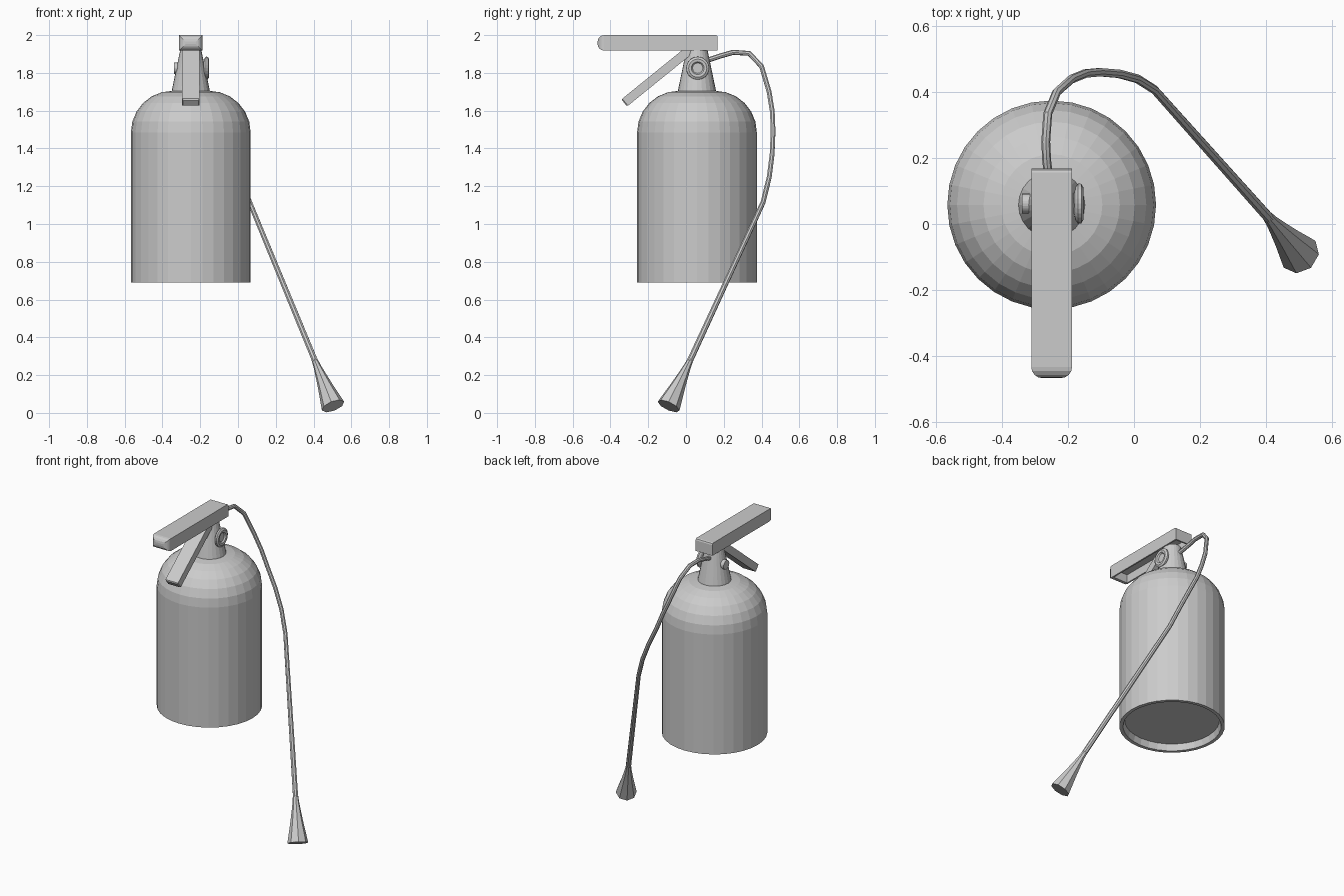
import bpy, bmesh, math
from mathutils import Matrix, Vector

if "Cube" in bpy.data.objects:
    bpy.data.objects.remove(bpy.data.objects["Cube"])

CX, CY = -0.25, 0.058      # axis of the cylinder body


def add(name, bm):
    bmesh.ops.remove_doubles(bm, verts=bm.verts, dist=1e-5)
    bmesh.ops.recalc_face_normals(bm, faces=bm.faces)
    me = bpy.data.meshes.new(name)
    bm.to_mesh(me)
    bm.free()
    ob = bpy.data.objects.new(name, me)
    bpy.context.collection.objects.link(ob)
    return ob


def lathe(name, profile, sides, matrix):
    """Spin (radius, height) points around local z, then place."""
    bm = bmesh.new()
    vs = [bm.verts.new((r, 0, z)) for r, z in profile]
    es = [bm.edges.new(p) for p in zip(vs, vs[1:])]
    bmesh.ops.spin(bm, geom=vs + es, cent=(0, 0, 0), axis=(0, 0, 1),
                   angle=math.tau, steps=sides, use_duplicate=False)
    bm.transform(matrix)
    return add(name, bm)


def tube(name, points):
    """Sweep a round section along (x, y, z, radius) points."""
    cu = bpy.data.curves.new(name + "_path", 'CURVE')
    cu.dimensions = '3D'
    cu.bevel_depth = 1.0
    cu.bevel_resolution = 2
    cu.use_fill_caps = True
    sp = cu.splines.new('POLY')
    sp.points.add(len(points) - 1)
    for p, (x, y, z, r) in zip(sp.points, points):
        p.co = (x, y, z, 1)
        p.radius = r
    tmp = bpy.data.objects.new(name + "_path", cu)
    bpy.context.collection.objects.link(tmp)
    bpy.context.view_layer.update()
    dg = bpy.context.evaluated_depsgraph_get()
    me = bpy.data.meshes.new_from_object(tmp.evaluated_get(dg))
    bpy.data.objects.remove(tmp)
    ob = bpy.data.objects.new(name, me)
    bpy.context.collection.objects.link(ob)
    return ob


def box(size, center):
    bm = bmesh.new()
    bmesh.ops.create_cube(bm, size=1,
                          matrix=Matrix.Translation(center) @ Matrix.Diagonal((*size, 1)))
    return bm


axis = Matrix.Translation((CX, CY, 0))

# Tank with recessed base and rounded shoulder
shoulder = [(0.097 + 0.22 * math.cos(a), 1.485 + 0.22 * math.sin(a))
            for a in (math.radians(15 * i) for i in range(7))]
lathe("tank", [(0, 0.732), (0.285, 0.732), (0.295, 0.69), (0.317, 0.69)]
      + shoulder + [(0, 1.705)], 32, axis)

# Tapered valve neck
lathe("valve_neck", [(0, 1.69), (0.103, 1.69), (0.1, 1.71), (0.055, 1.925), (0, 1.925)],
      24, axis)

# Pressure gauge on the right side of the neck
lathe("gauge", [(0, -0.09), (0.03, -0.09), (0.03, 0.068), (0.05, 0.072), (0.061, 0.08),
                (0.06, 0.09), (0.048, 0.097), (0.034, 0.095), (0.027, 0.086), (0, 0.086)],
      24, Matrix.Translation((CX, 0.062, 1.825)) @ Matrix.Rotation(math.pi / 2, 4, 'Y'))

# Carrying handle: rounded front end, hollow underside
y0, y1 = -0.468, 0.168
bm = box((0.124, y1 - y0, 0.082), (CX, (y0 + y1) / 2, 1.959))
front = [e for e in bm.edges if all(v.co.y < y0 + 0.01 for v in e.verts)]
back = [e for e in bm.edges if all(v.co.y > y1 - 0.01 and v.co.z > 1.99 for v in e.verts)]
bmesh.ops.bevel(bm, geom=front, offset=0.034, segments=4, profile=0.5, affect='EDGES')
bmesh.ops.bevel(bm, geom=[e for e in back if e.is_valid], offset=0.012, segments=2,
                profile=0.5, affect='EDGES')
bm.normal_update()
under = max((f for f in bm.faces if f.normal.z < -0.99), key=lambda f: f.calc_area())
bmesh.ops.inset_region(bm, faces=[under], thickness=0.014)
bmesh.ops.translate(bm, verts=under.verts, vec=(0, 0, 0))
top = bmesh.ops.extrude_face_region(bm, geom=[under])
bmesh.ops.translate(bm, vec=(0, 0, 0.055),
                    verts=[g for g in top['geom'] if isinstance(g, bmesh.types.BMVert)])
bmesh.ops.delete(bm, geom=[f for f in [under] if f.is_valid], context='FACES_ONLY')
add("carry_handle", bm)

# Squeeze lever sloping down to the front
bm = box((0.092, 0.45, 0.048), (0, 0.225, 0))
tip = [e for e in bm.edges if all(v.co.y < 0.01 for v in e.verts)]
bmesh.ops.bevel(bm, geom=tip, offset=0.006, segments=1, profile=0.5, affect='EDGES')
bm.transform(Matrix.Translation((CX, -0.327, 1.641))
             @ Matrix.Rotation(math.radians(39), 4, 'X'))
add("squeeze_lever", bm)

# Hose looping behind the tank, then straight down to the nozzle
path = [(-0.25, 0.07, 1.86), (-0.257, 0.13, 1.872), (-0.265, 0.19, 1.892),
        (-0.268, 0.25, 1.909), (-0.262, 0.335, 1.903), (-0.235, 0.40, 1.835),
        (-0.19, 0.44, 1.70), (-0.148, 0.457, 1.595), (-0.105, 0.461, 1.49),
        (-0.045, 0.456, 1.37), (0.01, 0.441, 1.25), (0.062, 0.408, 1.115)]
hose = tube("hose", [(*p, 0.0135) for p in path] + [(0.41, 0.018, 0.27, 0.0165)])

# Flared nozzle
a, b = Vector((0.405, 0.024, 0.282)), Vector((0.503, -0.092, 0.036))
flare = [(0, 0.016), (0.15, 0.02), (0.35, 0.029), (0.6, 0.041), (0.85, 0.055), (1, 0.063)]
nozzle = tube("nozzle", [(*a.lerp(b, t), r) for t, r in flare])

# Smooth the round flexible parts, keep the rest faceted
for ob in (hose, nozzle):
    bpy.ops.object.select_all(action='DESELECT')
    bpy.context.view_layer.objects.active = ob
    ob.select_set(True)
    bpy.ops.object.shade_smooth_by_angle(angle=math.radians(40))
